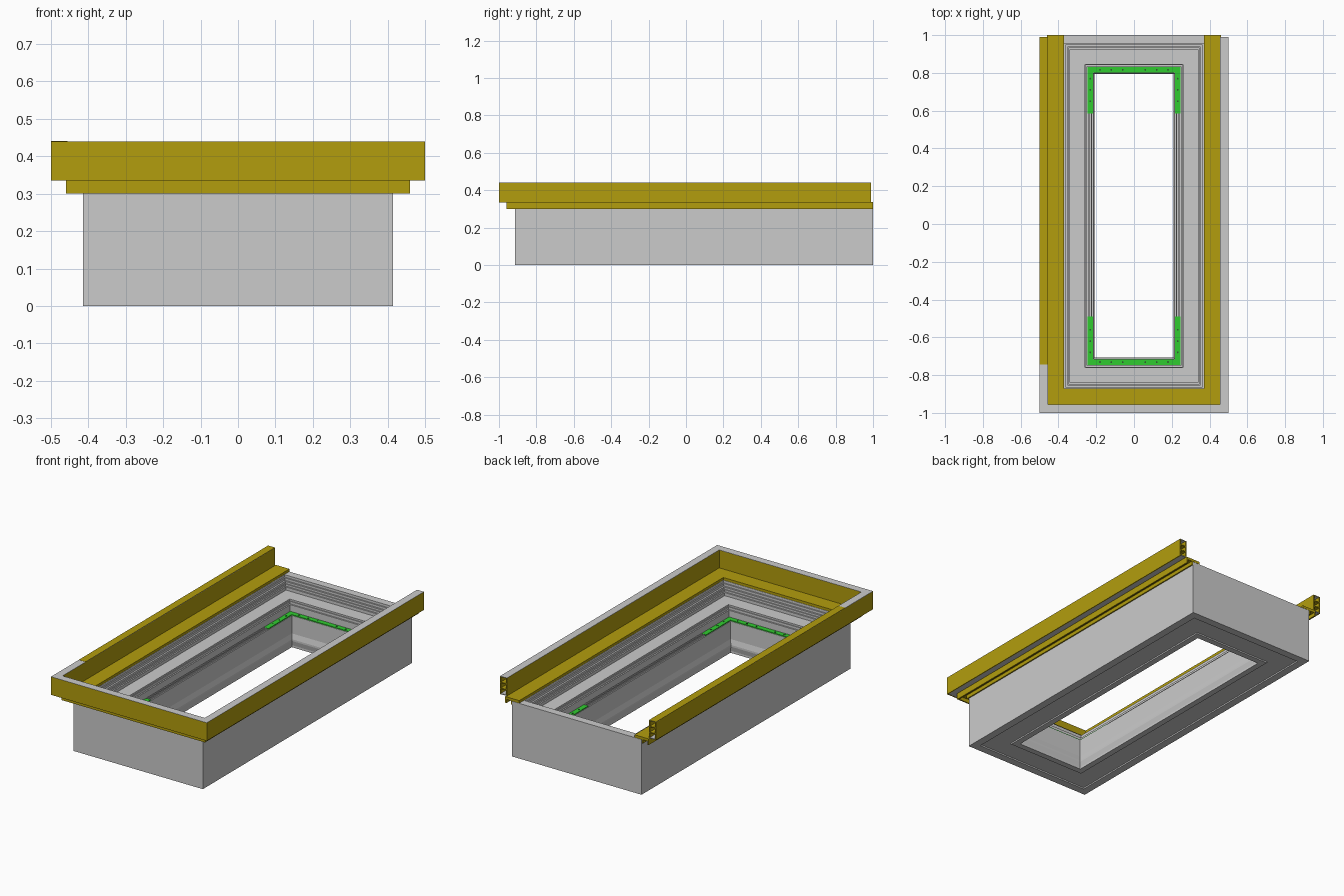
import bpy, bmesh

if "Cube" in bpy.data.objects:
    bpy.data.objects.remove(bpy.data.objects["Cube"])

def material(name, color):
    m = bpy.data.materials.new(name)
    m.diffuse_color = color
    m.use_nodes = True
    m.node_tree.nodes["Principled BSDF"].inputs["Base Color"].default_value = m.diffuse_color
    return m

yellow = material("yellow", (0.45, 0.34, 0.004, 1))
green = material("green", (0.03, 0.6, 0.03, 1))

def finish(name, bm, mat=None):
    bmesh.ops.recalc_face_normals(bm, faces=bm.faces)
    me = bpy.data.meshes.new(name)
    bm.to_mesh(me)
    bm.free()
    ob = bpy.data.objects.new(name, me)
    bpy.context.collection.objects.link(ob)
    if mat:
        me.materials.append(mat)
    return ob

def ring(name, profile):
    """Closed rectangular frame: profile is (inset, z) measured from the outer wall."""
    bm = bmesh.new()
    loops = []
    for d, z in profile:
        x, y0, y1 = 0.415 - d, -0.915 + d, 1.0 - d
        loops.append([bm.verts.new(p) for p in
                      ((-x, y0, z), (x, y0, z), (x, y1, z), (-x, y1, z))])
    for i in range(len(loops)):
        a, b = loops[i - 1], loops[i]
        for k in range(4):
            bm.faces.new((a[k - 1], a[k], b[k], b[k - 1]))
    return finish(name, bm)

def u_sweep(name, profile, yend, mat=None):
    """Mitred U-shaped bar, open at the back: profile is (inset, z)."""
    bm = bmesh.new()
    rows = []
    for d, z in profile:
        x, y = 0.5 - d, -1 + d
        rows.append([bm.verts.new(p) for p in
                     ((-x, yend, z), (-x, y, z), (x, y, z), (x, yend, z))])
    for i in range(len(rows)):
        a, b = rows[i - 1], rows[i]
        for k in range(3):
            bm.faces.new((a[k], a[k + 1], b[k + 1], b[k]))
    bm.faces.new([r[0] for r in rows])
    bm.faces.new([r[3] for r in rows])
    return finish(name, bm, mat)

def rect(d0, d1, z0, z1):
    return [(d0, z0), (d1, z0), (d1, z1), (d0, z1)]

def box(name, x0, x1, y0, y1, z0, z1, mat=None):
    bm = bmesh.new()
    bmesh.ops.create_cube(bm, size=1)
    for v in bm.verts:
        v.co = (x1 if v.co.x > 0 else x0, y1 if v.co.y > 0 else y0, z1 if v.co.z > 0 else z0)
    return finish(name, bm, mat)

# Stepped grey frame body
ring("frame_body", [
    (0, 0), (0, 0.32), (0.045, 0.32), (0.045, 0.306), (0.052, 0.306), (0.052, 0.292),
    (0.062, 0.292), (0.062, 0.28), (0.067, 0.28), (0.067, 0.268), (0.075, 0.268),
    (0.075, 0.25), (0.155, 0.25), (0.155, 0.24), (0.159, 0.24), (0.159, 0.225),
    (0.167, 0.225), (0.167, 0.183), (0.2, 0.183), (0.2, 0.08), (0.207, 0.05),
    (0.207, 0.04), (0.2, 0.012), (0.2, 0), (0.165, 0), (0.165, 0.008),
    (0.045, 0.008), (0.045, 0)])

# Yellow flange lying on the frame, with lips hanging outside the wall
u_sweep("flange", [
    (0.04, 0.336), (0.13, 0.336), (0.13, 0.321), (0.083, 0.321), (0.083, 0.3),
    (0.076, 0.3), (0.076, 0.321), (0.048, 0.321), (0.048, 0.3), (0.04, 0.3)], 1.0, yellow)

# Hollow upright rim: two walls, cross webs, grey top and bottom
u_sweep("rim_outer_wall", rect(0, 0.006, 0.335, 0.439), 0.99, yellow)
u_sweep("rim_inner_wall", rect(0.038, 0.044, 0.336, 0.439), 0.99, yellow)
for i, z in enumerate((0.368, 0.402)):
    u_sweep(f"rim_web_{i}", rect(0.006, 0.038, z, z + 0.005), 0.99, yellow)
u_sweep("rim_bottom", rect(0.006, 0.04, 0.336, 0.341), 0.99)
u_sweep("rim_top", rect(0, 0.044, 0.4375, 0.44), 0.99)
box("rim_left_cover", -0.5, -0.456, -0.745, 0.99, 0.438, 0.4408, yellow)

# Green packers around both ends of the inner ledge
zg = (0.183, 0.188)
for end, y0, y1 in (("back", 0.802, 0.831), ("front", -0.746, -0.717)):
    box(f"packer_{end}", -0.246, 0.246, y0, y1, *zg, green)
for s, side in ((-1, "left"), (1, "right")):
    xs = sorted((s * 0.217, s * 0.246))
    box(f"packer_{side}_back", *xs, 0.585, 0.802, *zg, green)
    box(f"packer_{side}_front", *xs, -0.717, -0.49, *zg, green)
    # Ledge ribs between the packers
    for r in (0.222, 0.236):
        xr = sorted((s * r, s * (r + 0.006)))
        box(f"ledge_rib_{side}", *xr, -0.49, 0.585, 0.183, 0.192)

# Packer screws
spots = [(x, y) for y in (0.816, -0.731) for x in (-0.18, -0.12, -0.06, 0.06, 0.12, 0.18)]
spots += [(s * 0.232, y) for s in (-1, 1) for y in (0.77, 0.71, 0.65, -0.68, -0.62, -0.56)]
bm = bmesh.new()
for x, y in spots:
    g = bmesh.ops.create_cone(bm, cap_ends=True, segments=10, radius1=0.005,
                              radius2=0.005, depth=0.006)
    bmesh.ops.translate(bm, verts=g["verts"], vec=(x, y, 0.187))
finish("packer_screws", bm, material("dark", (0.03, 0.1, 0.03, 1)))
